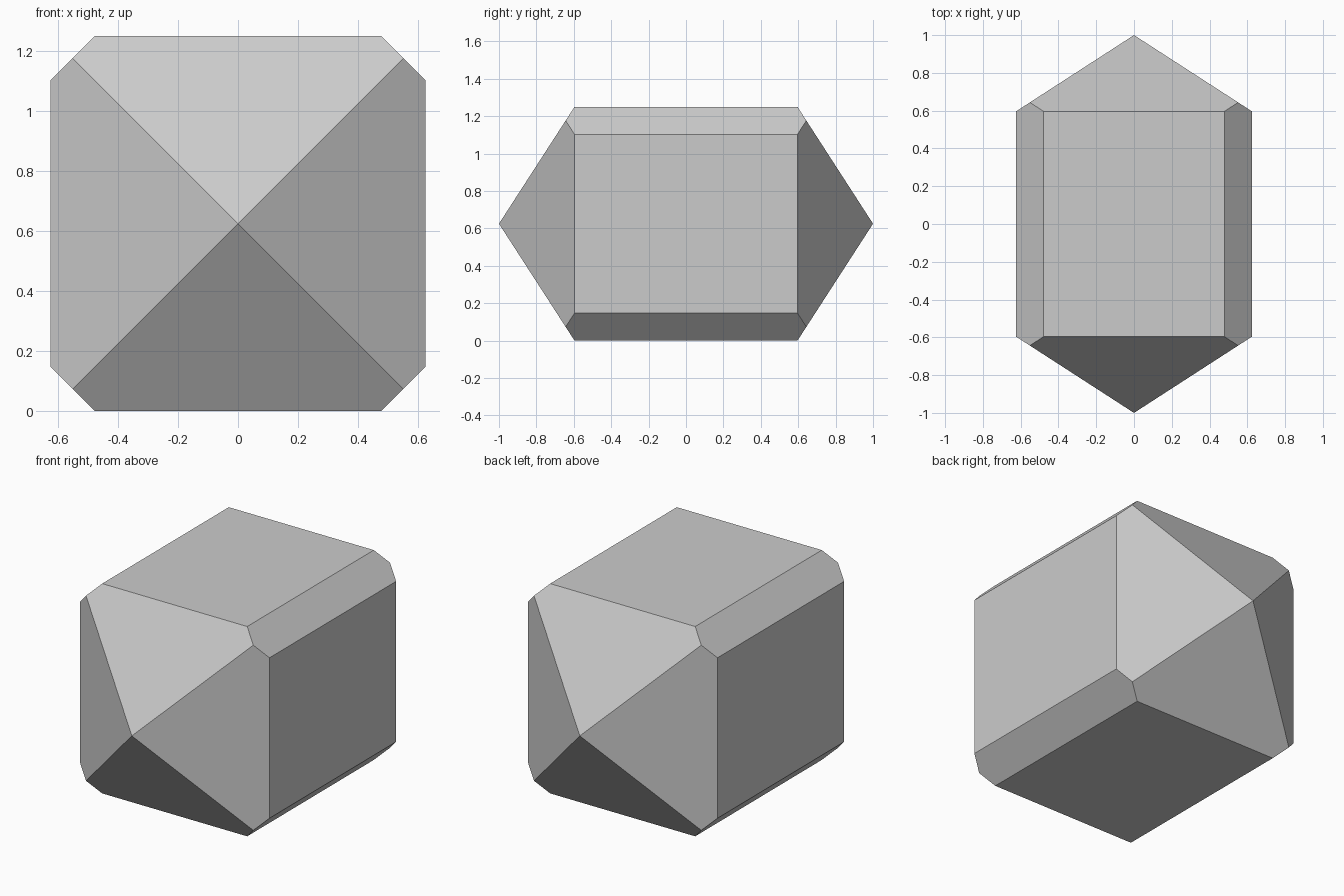
import bpy, bmesh
from mathutils import Vector

if "Cube" in bpy.data.objects:
    bpy.data.objects.remove(bpy.data.objects["Cube"])

HALF = 0.625      # half width of the square section
FLAT = 0.478      # half width of each flat after the edge chamfer
TIP = 1.0         # distance of each pointed end from the centre
SHOULDER = 0.596  # where the pyramid ends start
MID = (HALF + FLAT) / 2
SLOPE = (TIP - SHOULDER) / HALF


def end_point(x, z, side):
    """Point of the section pushed out onto the pyramid end."""
    y = TIP - SLOPE * max(abs(x), abs(z))
    return Vector((x, side * y, z + HALF))


# Die body: chamfered square prism with a pyramid at each end
bm = bmesh.new()
for side in (-1, 1):
    bm.verts.new(end_point(0, 0, side))
    for sx in (-1, 1):
        for sz in (-1, 1):
            for x, z in ((FLAT, HALF), (MID, MID), (HALF, FLAT)):
                bm.verts.new(end_point(sx * x, sz * z, side))

bmesh.ops.convex_hull(bm, input=bm.verts[:])
# Merge coplanar triangles into clean flat faces
bmesh.ops.dissolve_limit(bm, angle_limit=0.01, verts=bm.verts[:], edges=bm.edges[:])
bmesh.ops.recalc_face_normals(bm, faces=bm.faces[:])

mesh = bpy.data.meshes.new("die_body")
bm.to_mesh(mesh)
bm.free()
body = bpy.data.objects.new("die_body", mesh)
bpy.context.collection.objects.link(body)
